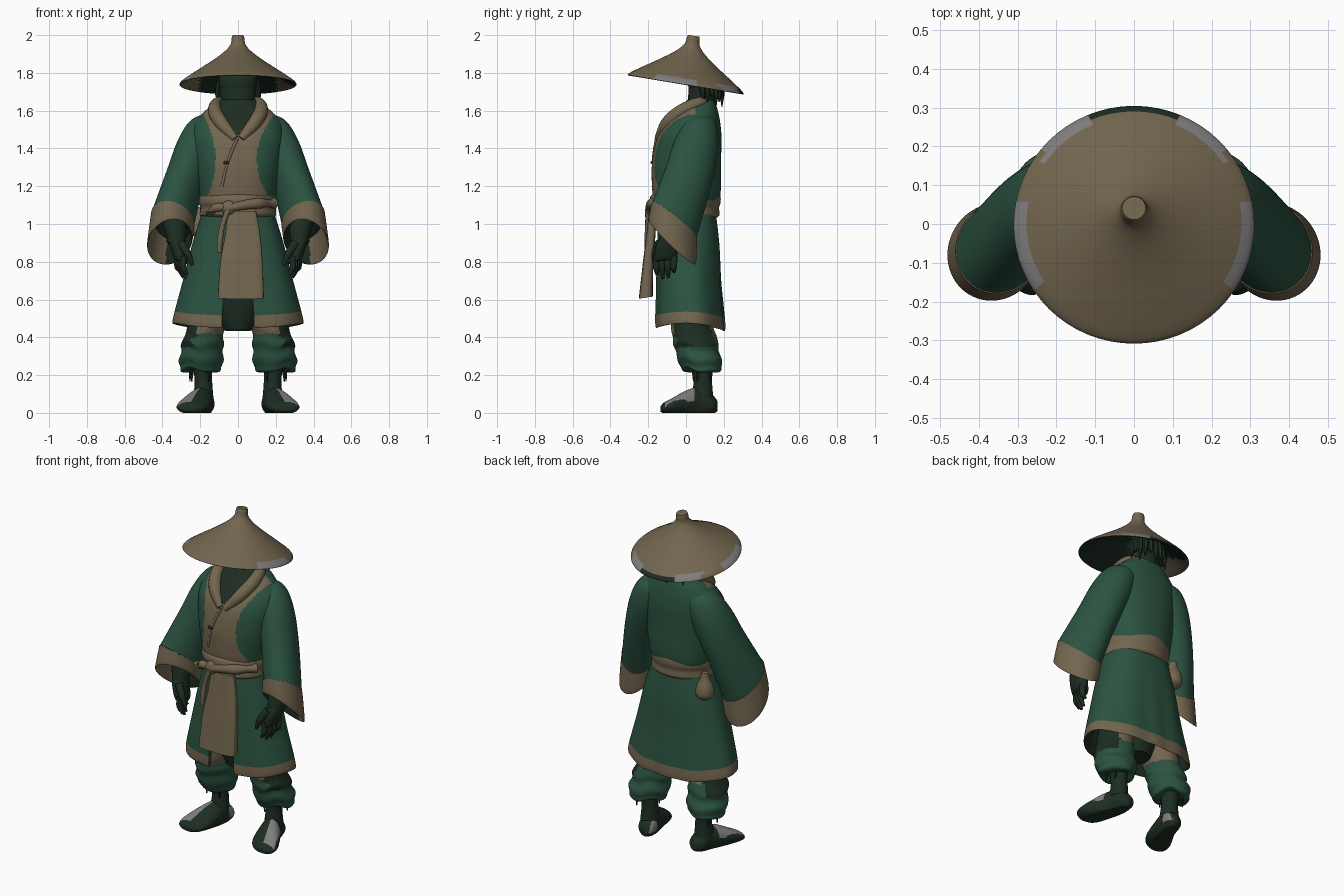
import bpy, bmesh, math
from mathutils import Vector

cube = bpy.data.objects.get("Cube")
if cube:
    bpy.data.objects.remove(cube, do_unlink=True)


def material(name, rgb):
    m = bpy.data.materials.new(name)
    m.use_nodes = True
    m.diffuse_color = (*rgb, 1)
    m.node_tree.nodes["Principled BSDF"].inputs["Base Color"].default_value = (*rgb, 1)
    return m


MATS = [material("green_cloth", (.024, .086, .052)), material("tan_cloth", (.17, .132, .078)),
        material("dark_skin", (.0122, .026, .0155)), material("pale_grey", (.215, .205, .205))]
GREEN, TAN, DARK, GREY = range(4)
made = []


def ring(x, y, z, rx, ry):
    """Horizontal elliptical section."""
    return (x, y, z), (rx, 0, 0), (0, ry, 0)


def span(z, rx, front, back):
    """Horizontal section given by its front and back y."""
    return ring(0, (front + back) / 2, z, rx, (back - front) / 2)


def spline(rings, steps):
    """Catmull-Rom interpolation between sections."""
    rows = [[Vector(v) for v in r] for r in rings]
    out = []
    for i in range(len(rows) - 1):
        quad = [rows[max(0, min(len(rows) - 1, i + d))] for d in (-1, 0, 1, 2)]
        for k in range(steps):
            t = k / steps
            out.append([b + (c - a) * t / 2 + (a * 2 - b * 5 + c * 4 - d) * t * t / 2
                        + (b * 3 - a - c * 3 + d) * t ** 3 / 2 for a, b, c, d in zip(*quad)])
    return out + [rows[-1]]


def loft(name, rings, rule, n=32, steps=4, power=1, warp=None, side=1):
    """Skin over sections; rule(centre, normal) gives a colour, or None for a gap."""
    bm = bmesh.new()
    rows = []
    for c, u, v in spline(rings, steps):
        row = []
        for k in range(n):
            a = 2 * math.pi * k / n
            cu, sv = (math.copysign(abs(f(a)) ** power, f(a)) for f in (math.cos, math.sin))
            p = c + u * cu + v * sv
            row.append(bm.verts.new(warp(p) if warp else p))
        rows.append(row)
    for a, b in zip(rows, rows[1:]):
        for k in range(n):
            j = (k + 1) % n
            bm.faces.new((a[k], a[j], b[j], b[k]))
    bm.faces.new(rows[0])
    bm.faces.new(rows[-1])
    bmesh.ops.recalc_face_normals(bm, faces=bm.faces)
    gaps = []
    for f in bm.faces:
        f.smooth = True
        m = rule(f.calc_center_median(), f.normal) if callable(rule) else rule
        if m is None:
            gaps.append(f)
        else:
            f.material_index = m
    bmesh.ops.delete(bm, geom=gaps, context='FACES')
    if side < 0:
        for v in bm.verts:
            v.co.x *= -1
        bmesh.ops.reverse_faces(bm, faces=bm.faces)
    mesh = bpy.data.meshes.new(name)
    bm.to_mesh(mesh)
    bm.free()
    for m in MATS:
        mesh.materials.append(m)
    ob = bpy.data.objects.new(name, mesh)
    bpy.context.collection.objects.link(ob)
    made.append(ob)
    return ob


def tube(name, pts, radii, mat, side=1, n=10):
    """Round tube along points, with one radius for each point."""
    ps = [Vector(p) for p in pts]
    rings = []
    for i, p in enumerate(ps):
        t = (ps[min(i + 1, len(ps) - 1)] - ps[max(i - 1, 0)]).normalized()
        u = t.cross(Vector((1, 0, 0)) if abs(t.x) < .8 else Vector((0, 0, 1))).normalized()
        rings.append((p, u * radii[i], t.cross(u) * radii[i]))
    return loft(name, rings, mat, n=n, side=side)


# Straw hat, tilted up at the front
def hat_rule(c, n):
    r = math.hypot(c.x, c.y)
    if n.z < -.1:
        return DARK if abs(c.x) < .2 or (c.x > 0 and c.y < .05) else TAN
    if r > .29 and c.y > .1 and abs(c.x) < .11:
        return DARK
    if r > .28 and (-.16 < c.y < .06 or (c.y > 0 and .12 < abs(c.x) < .23)):
        return GREY
    return TAN


hat_profile = [(.03, .25), (.034, .236), (.041, .2), (.08, .157), (.15, .105), (.24, .045),
               (.303, 0), (.298, -.012), (.2, .04), (.06, .12)]
hat = loft("straw_hat", [ring(0, 0, z, r, r) for r, z in hat_profile], hat_rule, n=64)
hat.location = (0, 0, 1.75)
hat.rotation_euler.x = math.radians(-9.4)

# Head, neck and hair
loft("head", [ring(0, .1, 1.75 + .1 * math.sin(a), .105 * math.cos(a), .09 * math.cos(a))
              for a in (-1.5, -1, -.5, 0, .5, 1, 1.5)], DARK)
loft("neck", [ring(0, .06, 1.48, .06, .08), ring(0, .08, 1.6, .085, .075),
              ring(0, .1, 1.74, .1, .085)], DARK)
for i in range(13):
    a = math.radians(-15 + 210 * i / 12)
    x, y = .1 * math.cos(a), .1 + .08 * math.sin(a)
    low = 1.62 + .025 * (i % 3)
    tube("hair_strand", [(x, y, 1.76), (x * 1.1, y + .01, 1.7), (x * 1.15, y + .01, low)],
         [.018, .015, .002], DARK, n=6)


# Upper robe with front panel and open neck
def torso_rule(c, n):
    if c.z > 1.65:
        return DARK
    if c.y < .05:
        if c.z > 1.46 and abs(c.x) < (c.z - 1.46) * .68:
            return DARK
        rise = c.z - 1.34
        if -.12 - 1.1 * rise ** 2 < c.x < .1 + 1.6 * rise ** 2:
            return TAN
    return GREEN


loft("robe_top", [span(1.06, .18, -.15, .155), span(1.13, .2, -.172, .178),
                  span(1.2, .212, -.18, .185), span(1.32, .23, -.18, .185),
                  span(1.45, .245, -.155, .188), span(1.53, .232, -.11, .182),
                  span(1.585, .19, -.06, .172), span(1.63, .135, -.02, .16), span(1.66, .1, .01, .15)],
     torso_rule, n=144, steps=8, power=.9)
collar = [(.015, -.148, 1.45), (.085, -.1, 1.53), (.123, -.02, 1.6), (.102, .08, 1.645), (0, .14, 1.645)]
for s, word in ((1, "left"), (-1, "right")):
    tube(word + "_collar", collar, [.02, .036, .036, .028, .022], TAN, s, 16)
tube("overlap_seam", [(-.005, -.157, 1.45), (-.05, -.173, 1.34), (-.085, -.168, 1.2)], [.008] * 3, TAN)
tube("toggle", [(-.075, -.178, 1.325), (-.05, -.181, 1.325)], [.008] * 2, DARK)


# Skirt of the robe: hem band, front slit and dark lining
def hem_warp(p):
    drop = max(0, (1.08 - p.z) / .58)
    wave = .006 * drop * math.sin(9 * math.atan2(p.y, p.x))
    return Vector((p.x * (1 + wave * 3), p.y * (1 + wave * 3), p.z - .032 * drop ** 3 * (p.y / .19) ** 2))


def skirt_rule(c, n):
    if c.y < 0 and c.z < .66 and abs(c.x) < .085:
        return None
    if n.x * c.x + n.y * c.y < 0:
        return DARK
    return TAN if c.z + .027 * (c.y / .19) ** 2 < .5335 else GREEN


loft("robe_skirt", [span(1.08, .185, -.145, .155), span(.9, .24, -.152, .175),
                    span(.7, .29, -.158, .185), span(.5, .34, -.165, .205),
                    span(.505, .325, -.15, .19), span(.75, .26, -.13, .16)],
     skirt_rule, n=96, steps=12, power=.85, warp=hem_warp)
loft("under_cloth", [span(.8, .2, -.11, .13), span(.6, .16, -.1, .13), span(.44, .075, -.06, .1)], DARK)

# Sash, knot, hanging panel and hip pouch
loft("sash", [span(1.035, .19, -.15, .165), span(1.05, .202, -.183, .178), span(1.085, .2, -.18, .175),
              span(1.115, .208, -.192, .183), span(1.15, .203, -.185, .182), span(1.165, .185, -.15, .165)],
     TAN, n=48)
loft("front_panel", [((.02, -.175, 1.07), (.075, 0, 0), (0, .02, 0)),
                     ((.025, -.185, .95), (.092, 0, 0), (0, .024, 0)),
                     ((.018, -.2, .8), (.112, 0, 0), (0, .028, .002)),
                     ((.015, -.213, .61), (.122, 0, 0), (0, .037, .006))], TAN, power=.5)
loft("sash_knot", [ring(-.05, -.185, 1.085 + .04 * math.sin(a), .04 * math.cos(a), .027 * math.cos(a))
                   for a in (-1.5, -.8, 0, .8, 1.5)], TAN)
tube("sash_wrap", [(.19, -.09, 1.11), (.12, -.165, 1.11), (.03, -.188, 1.1), (-.06, -.192, 1.08)],
     [.03, .028, .025, .02], TAN)
tube("sash_loop", [(-.05, -.185, 1.09), (-.12, -.18, 1.085), (-.185, -.13, 1.05), (-.13, -.17, 1.06)],
     [.015, .024, .022, .012], TAN)
tube("sash_tail", [(-.05, -.2, 1.08), (-.08, -.202, 1.0), (-.095, -.204, .92), (-.1, -.206, .85)],
     [.016, .014, .016, .012], TAN)
loft("hip_pouch", [ring(-.2, .1, z, r, r) for z, r in
                   ((1.09, .02), (1.05, .03), (1.0, .05), (.95, .05), (.92, .01))], TAN)

# Sleeves, with wide slanted cuffs that are open below
WRIST = Vector((.345, -.06, 1.03))
AXIS = Vector((.015, -.012, -.12)).normalized()


def cuff_rule(c, n):
    out = (c - WRIST) - AXIS * (c - WRIST).dot(AXIS)
    return DARK if n.dot(out) < 0 and c.x < .38 else TAN


sleeve = [((.1, .07, 1.545), (.035, 0, .045), (0, -.07, 0)),
          ((.165, .068, 1.495), (.078, 0, .06), (0, -.1, 0)),
          ((.218, .05, 1.4), (.097, 0, .05), (0, -.118, .02)),
          ((.28, .01, 1.24), (.097, 0, .04), (0, -.12, .05)),
          ((.345, -.06, 1.025), (.112, -.01, .028), (0, -.116, .092))]
cuff = [((.345, -.06, 1.025), (.115, -.01, .028), (0, -.119, .093)),
        ((.36, -.072, .915), (.12, -.02, -.005), (-.012, -.124, .12)),
        ((.359, -.071, .92), (.112, -.018, -.005), (-.012, -.116, .112)),
        ((.348, -.062, 1.005), (.1, -.01, .02), (0, -.105, .09))]


# Pants, ankles, feet and hands
def pants_rule(c, n):
    if c.z > .35 and n.x > .5:
        return DARK
    return TAN if c.z > .42 else GREEN


def foot_rule(c, n):
    if n.z > .1 and -.11 < c.y < .04 and .195 < c.x - .35 * (.04 - c.y) < .27:
        return GREY
    return GREY if c.y > .1 and n.x < -.6 and c.z > .03 else DARK


pants = [(.12, .03, .7, .1, .1), (.165, .03, .47, .1, .11), (.18, .045, .41, .1, .115),
         (.188, .052, .37, .115, .12), (.19, .06, .335, .108, .112), (.195, .073, .29, .12, .118),
         (.197, .08, .255, .108, .108), (.2, .085, .228, .1, .095), (.2, .09, .225, .04, .04)]
foot = [(.17, .168, .035, .02, .025), (.175, .14, .045, .05, .05), (.188, .07, .055, .058, .08),
        (.212, 0, .05, .074, .068), (.236, -.07, .036, .085, .044), (.25, -.115, .026, .07, .03),
        (.255, -.135, .02, .033, .014)]
for s, word in ((1, "left"), (-1, "right")):
    loft(word + "_sleeve", sleeve, GREEN, n=64, steps=6, side=s)
    loft(word + "_cuff", cuff, cuff_rule, n=64, side=s)
    loft(word + "_pants_leg", [ring(*p) for p in pants], pants_rule, n=48, side=s,
         warp=lambda p: p + Vector((0, 0, .012 * math.sin(p.x * 30 + p.y * 25))))
    loft(word + "_ankle", [ring(.19, .09, .26, .052, .055), ring(.183, .09, .17, .046, .048),
                           ring(.184, .085, .08, .054, .06)], DARK, side=s)
    loft(word + "_foot", [((x, y, z), (w, 0, 0), (0, 0, h)) for x, y, z, w, h in foot], foot_rule,
         n=64, steps=8, side=s, warp=lambda p: Vector((p.x, p.y, max(p.z, 0))))
    for x, y in ((.25, .06), (.24, .13), (.15, .04)):
        tube(word + "_ankle_cord", [(x, y, .25), (x + .005, y, .165)], [.012, .003], DARK, s, 6)
    tube(word + "_forearm", [(.345, -.04, 1.04), (.33, -.075, .97), (.325, -.1, .9)],
         [.062, .058, .046], DARK, s, 16)
    loft(word + "_palm", [((.326, -.095, .93), (.045, 0, .01), (0, .04, 0)),
                          ((.318, -.102, .88), (.045, 0, .01), (0, .058, 0)),
                          ((.303, -.108, .81), (.036, 0, .01), (0, .058, 0)),
                          ((.297, -.11, .795), (.02, 0, .01), (0, .045, 0))], DARK, side=s)
    for i, tip in enumerate((.73, .71, .715, .745)):
        y = -.153 + .03 * i
        x = .288 + .01 * i
        tube(word + "_finger", [(x, y, .83), (x + .002, y - .003, .77), (x - .02, y, tip)],
             [.019, .017, .008], DARK, s)
    tube(word + "_thumb", [(.305, -.14, .9), (.265, -.165, .84), (.24, -.165, .78)],
         [.024, .019, .009], DARK, s)

# Smooth shading with crisp edges
bpy.ops.object.select_all(action='DESELECT')
for ob in made:
    ob.select_set(True)
bpy.context.view_layer.objects.active = made[0]
bpy.ops.object.shade_smooth_by_angle(angle=math.radians(50))
